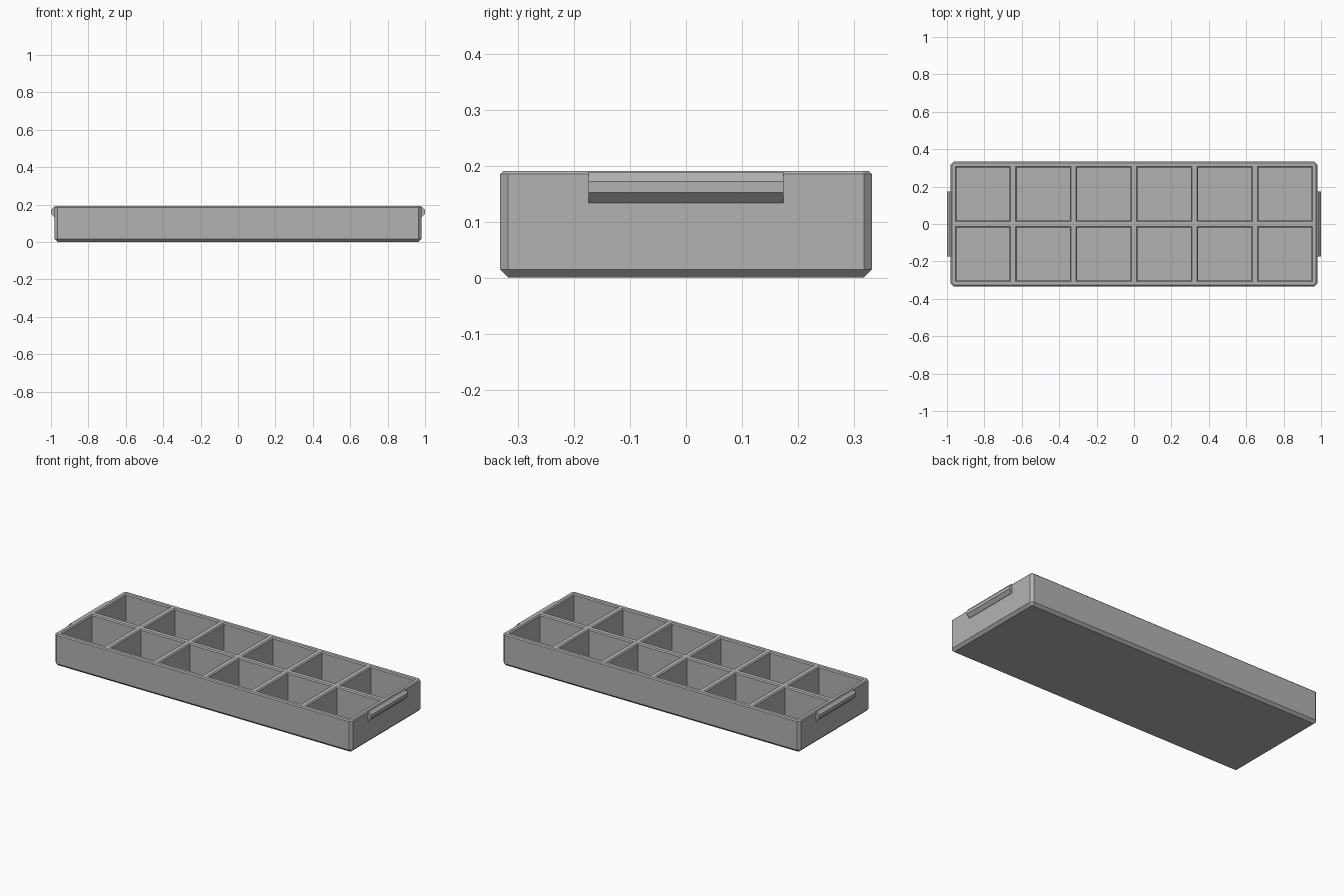
import bpy
import bmesh

cube = bpy.data.objects.get("Cube")
if cube:
    bpy.data.objects.remove(cube, do_unlink=True)

HALF_X, HALF_Y, HEIGHT = 0.98, 0.333, 0.191
CHAMFER, RIM = 0.015, 0.006
FLOOR = 0.02
COLUMNS, ROWS = 6, 2
PITCH_X, PITCH_Y, CELL = 0.323, 0.321, 0.296

grey = bpy.data.materials.new("grey plastic")
grey.use_nodes = True
colour = (0.45, 0.45, 0.45, 1)
grey.diffuse_color = colour
grey.node_tree.nodes["Principled BSDF"].inputs["Base Color"].default_value = colour


def octagon(hx, hy, cut, z):
    """Rectangle with cut corners, counter-clockwise."""
    return [(hx, cut - hy, z), (hx, hy - cut, z), (hx - cut, hy, z), (cut - hx, hy, z),
            (-hx, hy - cut, z), (-hx, cut - hy, z), (cut - hx, -hy, z), (hx - cut, -hy, z)]


def rectangle(cx, cy, hx, hy, z):
    return [(cx + sx * hx, cy + sy * hy, z)
            for sx, sy in ((1, -1), (1, 1), (-1, 1), (-1, -1))]


def loft(bm, rings):
    """Skin a stack of equal rings and cap both ends."""
    loops = [[bm.verts.new(p) for p in ring] for ring in rings]
    for low, high in zip(loops, loops[1:]):
        for i in range(len(low)):
            j = (i + 1) % len(low)
            bm.faces.new((low[i], low[j], high[j], high[i]))
    bm.faces.new(loops[0][::-1])
    bm.faces.new(loops[-1])


def finish(bm, name):
    bmesh.ops.recalc_face_normals(bm, faces=bm.faces)
    mesh = bpy.data.meshes.new(name)
    bm.to_mesh(mesh)
    bm.free()
    mesh.materials.append(grey)
    obj = bpy.data.objects.new(name, mesh)
    bpy.context.collection.objects.link(obj)
    return obj


# Tray block with chamfered base, corners and rim
bm = bmesh.new()
loft(bm, [
    octagon(HALF_X - CHAMFER, HALF_Y - CHAMFER, 0.0005, 0),
    octagon(HALF_X, HALF_Y, CHAMFER, CHAMFER),
    octagon(HALF_X, HALF_Y, CHAMFER, HEIGHT - RIM),
    octagon(HALF_X - RIM, HALF_Y - RIM, CHAMFER - RIM / 2, HEIGHT),
])
tray = finish(bm, "tray")

# Compartments, flared at the mouth to chamfer the divider tops
bm = bmesh.new()
mouth, lift = CELL / 2, 0.01
for col in range(COLUMNS):
    for row in range(ROWS):
        x = (col - (COLUMNS - 1) / 2) * PITCH_X
        y = (row - (ROWS - 1) / 2) * PITCH_Y
        loft(bm, [
            rectangle(x, y, mouth - RIM, mouth - RIM, FLOOR),
            rectangle(x, y, mouth - RIM, mouth - RIM, HEIGHT - RIM),
            rectangle(x, y, mouth, mouth, HEIGHT),
            rectangle(x, y, mouth, mouth, HEIGHT + lift),
        ])
cutter = finish(bm, "compartment_cutter")
cutter.hide_render = True

cut = tray.modifiers.new("compartments", 'BOOLEAN')
cut.operation = 'DIFFERENCE'
cut.solver = 'EXACT'
cut.object = cutter
bpy.context.view_layer.objects.active = tray
bpy.ops.object.modifier_apply(modifier=cut.name)
bpy.data.objects.remove(cutter, do_unlink=True)

# Finger grip on each end: a faceted lip
GRIP_HALF = 0.174
lip = [(0.97, 0.134), (0.982, 0.134), (1.0, 0.152), (1.0, 0.172), (0.984, 0.189), (0.97, 0.189)]
for side, name in ((1, "left_grip"), (-1, "right_grip")):
    bm = bmesh.new()
    loft(bm, [[(side * x, y, z) for x, z in lip] for y in (-GRIP_HALF, GRIP_HALF)])
    finish(bm, name)
